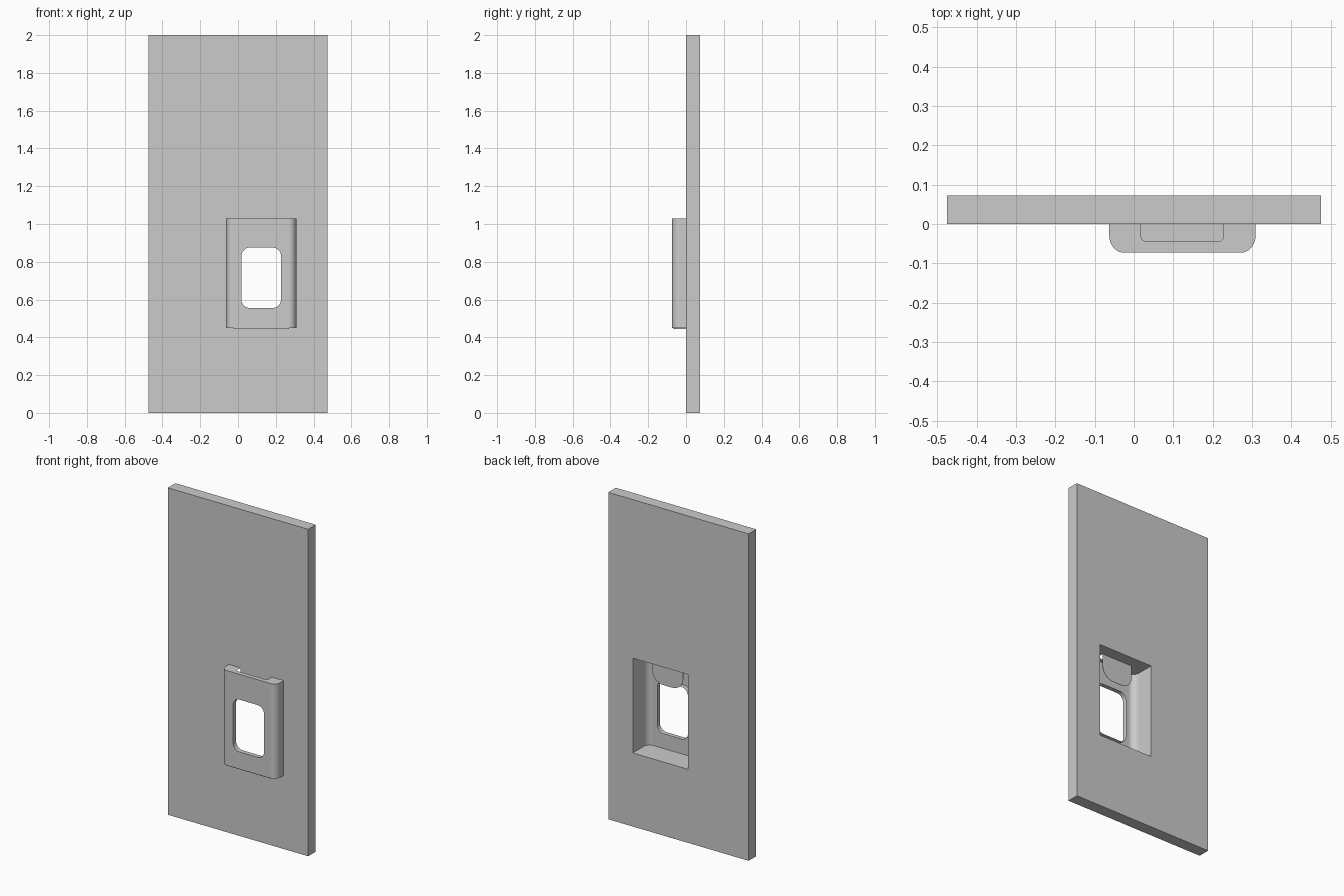
import bpy, bmesh
from math import cos, sin, pi
from mathutils import Vector

if "Cube" in bpy.data.objects:
    bpy.data.objects.remove(bpy.data.objects["Cube"])

X0, X1, Z0, Z1 = -0.063, 0.309, 0.45, 1.03   # housing extents
WX0, WX1 = 0.018, 0.228                      # window and slot width
D = 0.073                                    # panel thickness and housing depth


def arc(cx, cy, rx, ry, a0, a1, n=8):
    return [(cx + rx * cos(a0 + (a1 - a0) * i / n),
             cy + ry * sin(a0 + (a1 - a0) * i / n)) for i in range(n + 1)]


def rect(x0, x1, y0, y1):
    return [(x0, y0), (x1, y0), (x1, y1), (x0, y1)]


def round_rect(x0, x1, y0, y1, r):
    return (arc(x0 + r, y0 + r, r, r, pi, 1.5 * pi) +
            arc(x1 - r, y0 + r, r, r, 1.5 * pi, 2 * pi) +
            arc(x1 - r, y1 - r, r, r, 0, 0.5 * pi) +
            arc(x0 + r, y1 - r, r, r, 0.5 * pi, pi))


def upright(y):
    return lambda p: Vector((p[0], y, p[1]))


def level(z):
    return lambda p: Vector((p[0], p[1], z))


def finish(name, bm, smooth=False):
    bmesh.ops.recalc_face_normals(bm, faces=bm.faces)
    mesh = bpy.data.meshes.new(name)
    bm.to_mesh(mesh)
    bm.free()
    ob = bpy.data.objects.new(name, mesh)
    bpy.context.collection.objects.link(ob)
    if smooth:
        bpy.ops.object.select_all(action='DESELECT')
        bpy.context.view_layer.objects.active = ob
        ob.select_set(True)
        bpy.ops.object.shade_smooth_by_angle()
    return ob


def plate(name, loops, place, normal, offset=None):
    """Fill an outline with holes, optionally extruded by an offset."""
    bm = bmesh.new()
    edges = []
    for loop in loops:
        vs = [bm.verts.new(place(p)) for p in loop]
        edges += [bm.edges.new((vs[i - 1], vs[i])) for i in range(len(vs))]
    bmesh.ops.triangle_fill(bm, edges=edges, use_beauty=True, normal=normal)
    if offset:
        ext = bmesh.ops.extrude_face_region(bm, geom=bm.faces[:], use_keep_orig=True)
        verts = [g for g in ext['geom'] if isinstance(g, bmesh.types.BMVert)]
        bmesh.ops.translate(bm, verts=verts, vec=offset)
    return finish(name, bm)


def strip(name, path, place_a, place_b, closed):
    """Thin wall between two copies of a path."""
    bm = bmesh.new()
    a = [bm.verts.new(place_a(p)) for p in path]
    b = [bm.verts.new(place_b(p)) for p in path]
    for i in range(0 if closed else 1, len(path)):
        bm.faces.new((a[i - 1], a[i], b[i], b[i - 1]))
    bmesh.ops.remove_doubles(bm, verts=bm.verts, dist=1e-5)
    return finish(name, bm, True)


FRONT, UP = (0, -1, 0), (0, 0, 1)
C = 0.038                                    # corner width
corner_l = [(X0, 0)] + arc(X0 + C, -0.03, C, D - 0.03, pi, 1.5 * pi, 10)
corner_r = arc(X1 - C, -0.03, C, D - 0.03, 1.5 * pi, 2 * pi, 10) + [(X1, 0)]
window = round_rect(WX0, WX1, 0.555, 0.875, 0.045)

# Tall panel with an opening behind the housing
plate("panel", [rect(-0.475, 0.475, 0, 2), rect(X0, X1, Z0, Z1)],
      upright(0), FRONT, (0, D, 0))

# Housing shell: rounded sides, windowed front, floor and slotted top
for name, path in (("housing_left_side", corner_l), ("housing_right_side", corner_r)):
    strip(name, path, level(Z0), level(Z1), False)
plate("housing_front", [rect(X0 + C, X1 - C, Z0, Z1), window], upright(-D), FRONT)
plate("housing_floor", [corner_l + corner_r], level(Z0), UP)
slot = ([(WX1, 0)] + arc(WX1 - 0.015, -0.03, 0.015, 0.015, 0, -0.5 * pi) +
        arc(WX0 + 0.015, -0.03, 0.015, 0.015, -0.5 * pi, -pi) + [(WX0, 0)])
plate("housing_top", [corner_l + corner_r + slot], level(Z1), UP)

# Inward lip around the window
strip("window_lip", window, upright(-D), upright(-0.045), True)

# Shallow plate under the housing
plate("base_plate", [rect(X0 + C, X1 - C, -0.066, 0)], level(Z0), UP, (0, 0, -0.005))

# Round-bottomed flap hanging behind the top slot
R = 0.075
flap = ([(WX1, Z1), (WX0, Z1)] +
        arc(WX0 + R, 0.88 + R, R, R, pi, 1.5 * pi) +
        arc(WX1 - R, 0.88 + R, R, R, 1.5 * pi, 2 * pi))
plate("slot_flap", [flap], upright(0), FRONT, (0, 0.002, 0))
